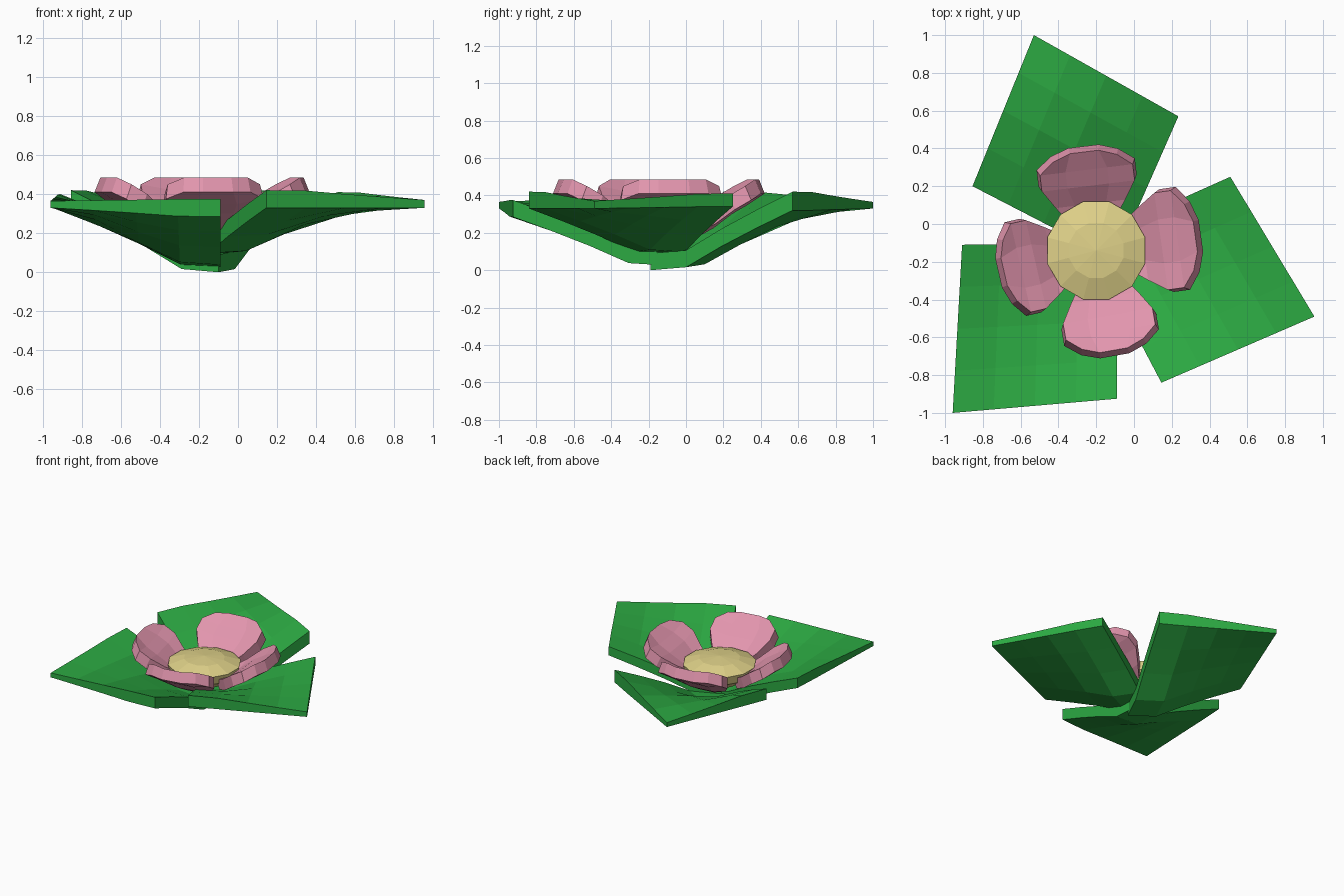
import bpy, bmesh
from math import cos, sin, pi, radians
from mathutils import Vector

if "Cube" in bpy.data.objects:
    bpy.data.objects.remove(bpy.data.objects["Cube"])


def material(name, col):
    m = bpy.data.materials.new(name)
    m.diffuse_color = (*col, 1)
    m.use_nodes = True
    m.node_tree.nodes["Principled BSDF"].inputs["Base Color"].default_value = m.diffuse_color
    return m


green = material("leaf_green", (0.025, 0.40, 0.055))
pink = material("petal_pink", (0.76, 0.30, 0.42))
yellow = material("centre_yellow", (0.74, 0.64, 0.25))


def finish(bm, name, mat):
    bmesh.ops.recalc_face_normals(bm, faces=bm.faces)
    me = bpy.data.meshes.new(name)
    bm.to_mesh(me)
    bm.free()
    me.materials.append(mat)
    ob = bpy.data.objects.new(name, me)
    bpy.context.collection.objects.link(ob)
    return ob


def slab(name, top, bottom, mat):
    """Closed solid between two equal grids of points."""
    bm = bmesh.new()
    layers = [[[bm.verts.new(p) for p in row] for row in g] for g in (top, bottom)]
    n, m = len(top), len(top[0])
    for g in layers:
        for i in range(n - 1):
            for j in range(m - 1):
                bm.faces.new((g[i][j], g[i + 1][j], g[i + 1][j + 1], g[i][j + 1]))
    ring = ([(i, 0) for i in range(n)] + [(n - 1, j) for j in range(1, m)]
            + [(i, m - 1) for i in range(n - 2, -1, -1)] + [(0, j) for j in range(m - 2, 0, -1)])
    t, b = layers
    for (i, j), (k, l) in zip(ring, ring[1:] + ring[:1]):
        bm.faces.new((t[i][j], t[k][l], b[k][l], b[i][j]))
    return finish(bm, name, mat)


# Leaves: four corners (inner, side, tip, side), each x, y, lower z, upper z
RISE = (0, 0.05, 0.4, 0.71, 1)
LEAVES = {
    "leaf_back": ((-.10, -.19, 0, .09), (.235, .57, .32, .42), (-.53, 1.0, .33, .365), (-.855, .20, .33, .42)),
    "leaf_right": ((-.25, -.09, .085, .17), (.51, .25, .34, .41), (.955, -.49, .33, .37), (.145, -.84, .33, .42)),
    "leaf_left": ((-.09, -.10, .025, .115), (-.91, -.11, .32, .40), (-.96, -1.0, .33, .365), (-.09, -.925, .285, .375)),
}


def blend(c, k, u, v):
    return (c[0][k] * (1 - u) * (1 - v) + c[1][k] * u * (1 - v)
            + c[2][k] * u * v + c[3][k] * (1 - u) * v)


for name, c in LEAVES.items():
    grids = [[[Vector((blend(c, 0, i / 4, j / 4), blend(c, 1, i / 4, j / 4),
                       blend(c, k, RISE[i], RISE[j]))) for j in range(5)]
              for i in range(5)] for k in (3, 2)]
    slab(name, *grids, green)

# Petals: rows of radius, half width, upper height, outward bulge at the middle
CX, CY = -0.20, -0.14
ROWS = ((.17, .12, .275, 0), (.26, .18, .325, 0), (.36, .24, .40, 0),
        (.45, .24, .45, 0), (.515, .165, .485, .035))
PETALS = {"right": (8, .963, 1.08), "back": (97, .955, 1.03),
          "left": (193, .91, 1.0), "front": (280, .975, 1.0)}


def petal_point(a, r, t, z):
    return Vector((CX + r * cos(a) - t * sin(a), CY + r * sin(a) + t * cos(a), z))


for side, (deg, length, width) in PETALS.items():
    a = radians(deg)
    top, bottom = [], []
    for r, w, z, bulge in ROWS:
        pts = [((r + (bulge if abs(s) < 1 else 0)) * length, w * s * width,
                z - (0.025 if abs(s) < 1 and not bulge else 0))
               for s in (-1, -0.45, 0.45, 1)]
        top.append([petal_point(a, *p) for p in pts])
        bottom.append([petal_point(a, p[0] + 0.03, p[1] * 1.06, p[2] - 0.075) for p in pts])
    slab("petal_" + side, top, bottom, pink)

# Flower centre: low twelve-sided dome
bm = bmesh.new()
rings = [[bm.verts.new((CX + r * cos(2 * pi * i / 12 + radians(15)), CY + r * sin(2 * pi * i / 12 + radians(15)), z))
          for i in range(12)] for r, z in ((.15, .365), (.268, .325), (.255, .26), (.14, .18))]
for p, q in zip(rings, rings[1:]):
    for i in range(12):
        bm.faces.new((p[i], p[(i + 1) % 12], q[(i + 1) % 12], q[i]))
for ring, z in ((rings[0], .378), (rings[-1], .165)):
    tip = bm.verts.new((CX, CY, z))
    for i in range(12):
        bm.faces.new((ring[i], ring[(i + 1) % 12], tip))
finish(bm, "flower_centre", yellow)
